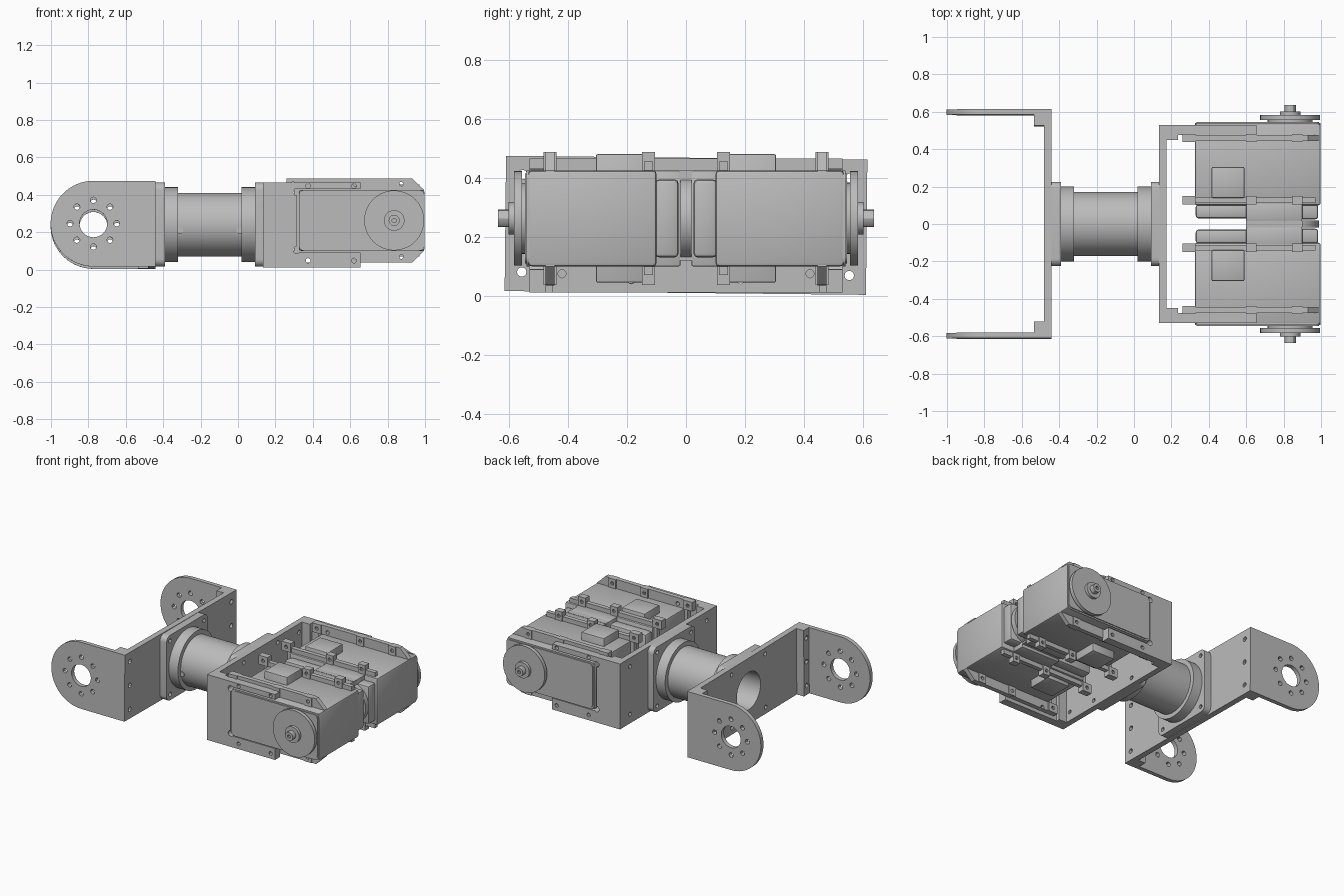
import bpy, bmesh, math
from mathutils import Matrix, Vector

cube = bpy.data.objects.get("Cube")
if cube:
    bpy.data.objects.remove(cube, do_unlink=True)

grey = bpy.data.materials.new("machined grey")
grey.use_nodes = True
COLOR = (0.5, 0.5, 0.5, 1)
grey.diffuse_color = COLOR
bsdf = next(n for n in grey.node_tree.nodes if n.type == 'BSDF_PRINCIPLED')
bsdf.inputs["Base Color"].default_value = COLOR
bsdf.inputs["Roughness"].default_value = 0.6


def finish(obj):
    obj.data.materials.clear()
    obj.data.materials.append(grey)
    bpy.ops.object.select_all(action='DESELECT')
    obj.select_set(True)
    bpy.context.view_layer.objects.active = obj
    bpy.ops.object.shade_smooth_by_angle(angle=math.radians(30))
    return obj


def arc(cx, cy, r, a0=0, a1=360, n=32):
    closed = a1 - a0 == 360
    steps = n if closed else n + 1
    angles = [math.radians(a0 + (a1 - a0) * i / n) for i in range(steps)]
    return [(cx + r * math.cos(a), cy + r * math.sin(a)) for a in angles]


def rect(u0, u1, v0, v1, r=0):
    if not r:
        return [(u0, v0), (u1, v0), (u1, v1), (u0, v1)]
    pts = []
    for cu, cv, a in ((u1 - r, v1 - r, 0), (u0 + r, v1 - r, 90),
                      (u0 + r, v0 + r, 180), (u1 - r, v0 + r, 270)):
        pts += arc(cu, cv, r, a, a + 90, 6)
    return pts


def plate(name, axis, a, b, outline, holes=()):
    """Extrude an outline with holes between a and b along x or y."""
    curve = bpy.data.curves.new(name, 'CURVE')
    curve.dimensions = '2D'
    curve.fill_mode = 'BOTH'
    curve.extrude = abs(b - a) / 2
    for loop in [outline, *holes]:
        spline = curve.splines.new('POLY')
        spline.points.add(len(loop) - 1)
        for p, (u, v) in zip(spline.points, loop):
            p.co = (u, v, 0, 1)
        spline.use_cyclic_u = True
    temp = bpy.data.objects.new(name, curve)
    bpy.context.collection.objects.link(temp)
    graph = bpy.context.evaluated_depsgraph_get()
    mesh = bpy.data.meshes.new_from_object(temp.evaluated_get(graph))
    bpy.data.objects.remove(temp, do_unlink=True)
    mid = (a + b) / 2
    if axis == 'x':
        m = Matrix(((0, 0, 1, mid), (1, 0, 0, 0), (0, 1, 0, 0), (0, 0, 0, 1)))
    else:
        m = Matrix(((1, 0, 0, 0), (0, 0, -1, mid), (0, 1, 0, 0), (0, 0, 0, 1)))
    mesh.transform(m)
    bm = bmesh.new()
    bm.from_mesh(mesh)
    bmesh.ops.remove_doubles(bm, verts=bm.verts, dist=1e-5)
    bmesh.ops.recalc_face_normals(bm, faces=bm.faces)
    bm.to_mesh(mesh)
    bm.free()
    obj = bpy.data.objects.new(name, mesh)
    bpy.context.collection.objects.link(obj)
    return finish(obj)


def box(name, x0, x1, y0, y1, z0, z1, bevel=0):
    bm = bmesh.new()
    bmesh.ops.create_cube(bm, size=1)
    size = Vector((abs(x1 - x0), abs(y1 - y0), z1 - z0))
    bmesh.ops.scale(bm, vec=size, verts=bm.verts)
    mid = Vector((x0 + x1, y0 + y1, z0 + z1)) / 2
    bmesh.ops.translate(bm, vec=mid, verts=bm.verts)
    if bevel:
        bmesh.ops.bevel(bm, geom=bm.edges[:], offset=bevel, segments=2,
                        profile=0.5, affect='EDGES')
    mesh = bpy.data.meshes.new(name)
    bm.to_mesh(mesh)
    bm.free()
    obj = bpy.data.objects.new(name, mesh)
    bpy.context.collection.objects.link(obj)
    return finish(obj)


AX = 0.24          # height of the tube axis
MZ = 0.2625        # height of the motor axis
SIDES = (("right", -1), ("left", 1))
edge_holes = [arc(s * 0.555, z, 0.016, n=12) for s in (-1, 1) for z in (0.075, AX, 0.405)]
inner_holes = [arc(s * 0.42, z, 0.014, n=12) for s in (-1, 1) for z in (0.075, 0.405)]
flange_holes = [arc(u, AX + v, 0.014, n=12) for u in (-0.185, 0.185) for v in (-0.185, 0.185)]

# Open fork: web, rounded arms with bolt circles, corner gussets
fork = [plate("fork_web", 'x', -0.48, -0.44, rect(-0.61, 0.61, 0.01, 0.468),
              [arc(0, AX, 0.13)] + edge_holes + flange_holes)]
arm_outline = [(-0.44, 0.01)] + [(-0.44, 0.468)] + arc(-0.773, 0.239, 0.229, 90, 270, 32)
bolt_circle = [arc(x, z, 0.016, n=12) for x, z in arc(-0.773, AX, 0.125, n=8)]
for side, s in SIDES:
    fork.append(plate(side + "_fork_arm", 'y', s * 0.583, s * 0.612, arm_outline,
                      [arc(-0.773, AX, 0.074)] + bolt_circle))
    fork.append(plate(side + "_fork_gusset", 'x', -0.535, -0.48,
                      rect(*sorted((s * 0.525, s * 0.584)), 0.01, 0.468),
                      [arc(s * 0.555, z, 0.016, n=12) for z in (0.075, AX, 0.405)]))
tilt = Matrix.Translation((0, 0, AX)) @ Matrix.Rotation(math.radians(-0.6), 4, 'X') @ Matrix.Translation((0, 0, -AX))
for part in fork:
    part.data.transform(tilt)

# Hollow tube with a collar and square flange at each end
bore = [arc(0, AX, 0.13)]
plate("tube", 'x', -0.33, 0.03, arc(0, AX, 0.17, n=64), bore)
for name, f0, f1, c0, c1 in (("fork_end", -0.44, -0.39, -0.39, -0.32),
                             ("motor_end", 0.09, 0.135, 0.02, 0.09)):
    plate(name + "_flange", 'x', f0, f1, rect(-0.225, 0.225, 0.015, 0.465, 0.04),
          bore + flange_holes)
    plate(name + "_collar", 'x', c0, c1, arc(0, AX, 0.2, n=64), bore)
for x in (-0.31, 0.01):
    plate("tube_screw", 'y', -0.172, -0.15, arc(x, 0.21, 0.018, n=12))

# Motor bracket: web plus slotted side arms
web_holes = [arc(s * 0.505, z, 0.014, n=12) for s in (-1, 1) for z in (0.075, AX, 0.405)]
plate("bracket_web", 'x', 0.135, 0.175, rect(-0.53, 0.53, 0.012, 0.465),
      web_holes + inner_holes + flange_holes)
slot = ([(0.135, 0.012), (0.655, 0.012), (0.655, 0.09), (0.33, 0.09)]
        + arc(0.315, 0.105, 0.02, 315, 90, 8)
        + arc(0.315, 0.415, 0.02, 270, 45, 8)
        + [(0.33, 0.43), (0.655, 0.43), (0.655, 0.465), (0.135, 0.465)])
screws = [arc(x, z, 0.013, n=12) for x in (0.375, 0.62) for z in (0.048, 0.447)]
for side, s in SIDES:
    plate(side + "_bracket_arm", 'y', s * 0.475, s * 0.53, slot, screws)
    box(side + "_bracket_corner", 0.17, 0.235, s * 0.45, s * 0.48, 0.012, 0.465)

# Two mirrored motors facing outwards
lo, hi = 0.037, 0.488
ear = [(0.3, lo), (0.93, lo), (0.995, 0.1), (0.995, 0.425), (0.93, hi), (0.3, hi)]
inner_ear = [(0.3, 0.07), (0.97, 0.07), (0.97, 0.455), (0.3, 0.455)]
ear_screws = screws + [arc(0.875, z, 0.013, n=12) for z in (0.067, 0.46)]
for side, s in SIDES:
    box(side + "_motor_case", 0.325, 0.998, s * 0.1, s * 0.535, 0.1, 0.425, 0.012)
    plate(side + "_motor_face", 'y', s * 0.53, s * 0.54,
          rect(0.325, 0.997, 0.1, 0.425, 0.03))
    plate(side + "_motor_face_panel", 'y', s * 0.535, s * 0.546,
          rect(0.335, 0.99, 0.11, 0.415, 0.025))
    plate(side + "_outer_ear", 'y', s * 0.445, s * 0.476, ear, ear_screws)
    plate(side + "_inner_ear", 'y', s * 0.112, s * 0.142, inner_ear)
    for y in (0.127, 0.46):
        for x0, x1 in ((0.26, 0.33), (0.6, 0.655), (0.845, 0.9)):
            for z0, z1 in ((lo, 0.1), (0.425, hi)):
                plate(side + "_mount_lug", 'y', s * (y - 0.022), s * (y + 0.022),
                      rect(x0, x1, z0, z1), [arc((x0 + x1) / 2, (z0 + z1) / 2, 0.012, n=10)])

    # Raised connector blocks above and below the case
    box(side + "_connector_block", 0.415, 0.59, s * 0.14, s * 0.305, 0.045, 0.48, 0.006)
    # Narrow rear of the case, in two steps
    box(side + "_rear_cap", 0.33, 0.62, s * 0.03, s * 0.105, 0.12, 0.4, 0.015)
    box(side + "_rear_nose", 0.6, 0.985, s * 0.025, s * 0.105, 0.13, 0.395, 0.015)
    box(side + "_rear_shoulder", 0.6, 0.9, s * 0.018, s * 0.115, 0.1, 0.425, 0.006)

    # Output horn, hub and shaft
    plate(side + "_shaft_boss", 'y', s * 0.54, s * 0.56, arc(0.835, MZ, 0.12, n=48))
    plate(side + "_horn", 'y', s * 0.556, s * 0.582, arc(0.835, MZ, 0.16, n=64))
    plate(side + "_horn_hub", 'y', s * 0.58, s * 0.602, arc(0.835, MZ, 0.055))
    plate(side + "_horn_shaft", 'y', s * 0.6, s * 0.636, arc(0.835, MZ, 0.03, n=12),
          [arc(0.835, MZ, 0.012, n=10)])

# Bridge and disc joining the backs of the motors
box("motor_bridge", 0.6, 0.9, -0.02, 0.02, 0.12, 0.425)
plate("rear_disc", 'y', -0.018, 0.018, arc(0.85, MZ, 0.14, n=48))
